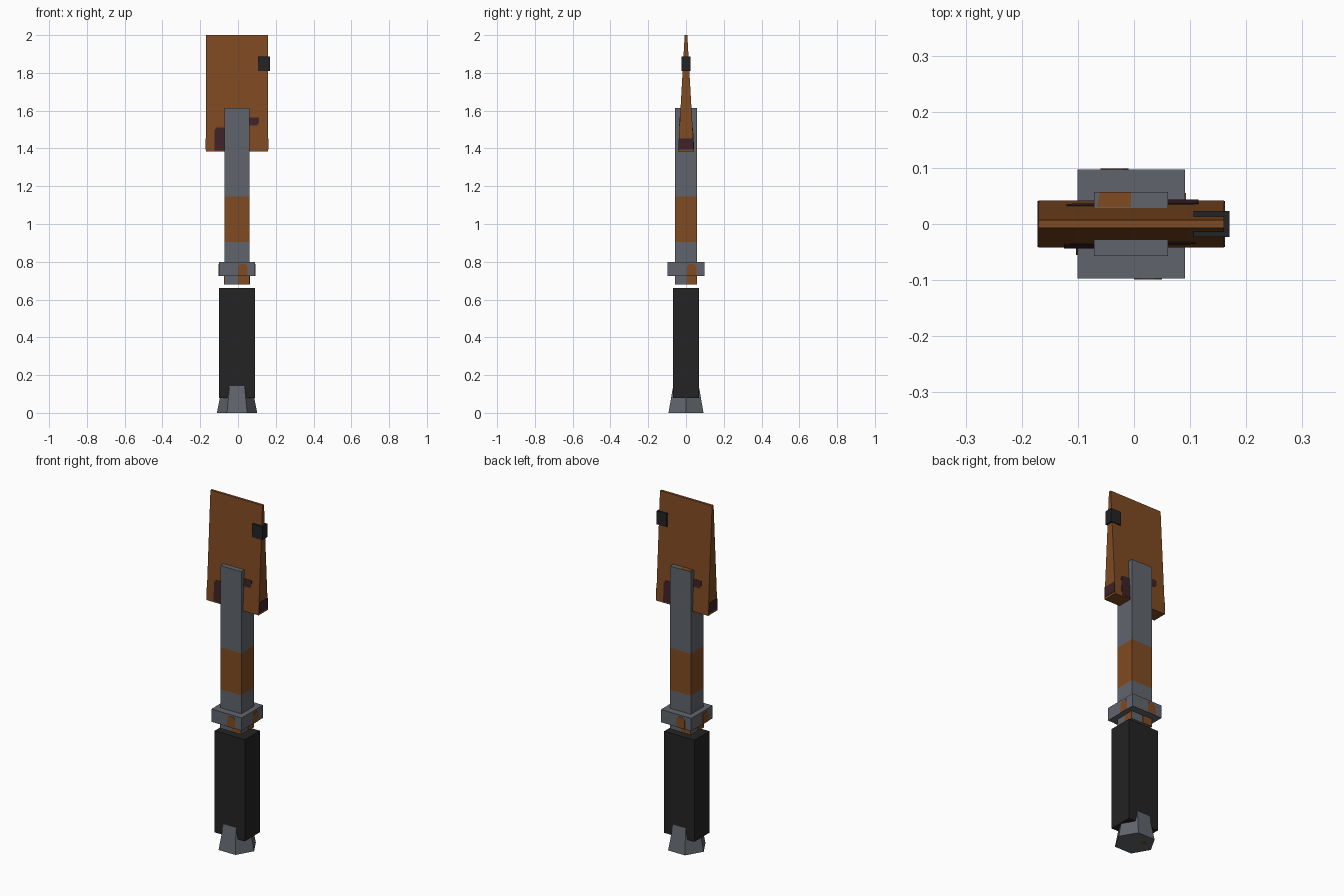
import bpy, bmesh, math
from mathutils import Vector, Matrix

if "Cube" in bpy.data.objects:
    bpy.data.objects.remove(bpy.data.objects["Cube"])

CX = -0.005  # shared axis of the shaft, collar, grip and blade


def material(name, rgb):
    m = bpy.data.materials.new(name)
    m.diffuse_color = (*rgb, 1)
    m.use_nodes = True
    m.node_tree.nodes["Principled BSDF"].inputs["Base Color"].default_value = m.diffuse_color
    return m


RUST = material("rust_brown", (0.213, 0.070, 0.016))
STEEL = material("steel_grey", (0.118, 0.130, 0.150))
BLACK = material("grip_black", (0.017, 0.017, 0.017))
MAROON = material("dark_maroon", (0.046, 0.016, 0.020))


def finish(name, bm, *mats):
    bmesh.ops.recalc_face_normals(bm, faces=bm.faces)
    me = bpy.data.meshes.new(name)
    bm.to_mesh(me)
    bm.free()
    for m in mats:
        me.materials.append(m)
    ob = bpy.data.objects.new(name, me)
    bpy.context.collection.objects.link(ob)
    return ob


def loft(name, rings, *mats):
    """Skin a stack of equal-length point rings and cap both ends."""
    bm = bmesh.new()
    vs = [[bm.verts.new(p) for p in ring] for ring in rings]
    n = len(vs[0])
    for a, b in zip(vs, vs[1:]):
        for i in range(n):
            j = (i + 1) % n
            bm.faces.new((a[i], a[j], b[j], b[i]))
    bm.faces.new(vs[0])
    bm.faces.new(vs[-1])
    return finish(name, bm, *mats)


def rect(hx, hy, z):
    return [(CX + sx * hx, sy * hy, z) for sx, sy in ((-1, -1), (1, -1), (1, 1), (-1, 1))]


def hexagon(r, z):
    return [(CX + r * math.cos(i * math.pi / 3), r * math.sin(i * math.pi / 3), z) for i in range(6)]


def plate(name, points, normal, mat, turn=0.0, thick=0.002):
    """Thin painted patch standing just proud of a face, turned about the shaft axis."""
    rot = Matrix.Rotation(turn, 3, 'Z')
    off = Vector(normal) * thick
    rings = [[rot @ (Vector(p) + off * s) + Vector((CX, 0, 0)) for p in points] for s in (-1, 1)]
    return loft(name, rings, mat)


# Pommel: flared hexagonal foot with a small rust spot below
loft("pommel", [hexagon(0.107, 0), hexagon(0.078, 0.145)], STEEL)
spot = [(-0.035 + 0.015 * math.cos(i * math.pi / 3), 0.03 + 0.015 * math.sin(i * math.pi / 3), 0.001)
        for i in range(6)]
plate("pommel_rust_spot", spot, (0, 0, 1), RUST)

# Grip
loft("grip", [rect(0.096, 0.068, z) for z in (0.08, 0.662)], BLACK)

# Shaft with a rust-coloured band
shaft = loft("shaft", [rect(0.066, 0.057, z) for z in (0.68, 0.905, 1.145, 1.613)], STEEL, RUST)
for f in shaft.data.polygons:
    if 0.91 < f.center.z < 1.14:
        f.material_index = 1
plate("shaft_top_patch", [(-0.062, 0.03, 1.613), (0, 0.03, 1.613), (0, 0.057, 1.613), (-0.055, 0.057, 1.613)],
      (0, 0, 1), RUST)

# Collar
loft("collar", [rect(0.096, 0.097, z) for z in (0.725, 0.798)], STEEL)

# Rust patches on the four sides of the collar and of the shaft end below it
for k in range(4):
    turn = k * math.pi / 2
    side = k % 2
    yc = -0.096 if side else -0.097
    ys = -0.066 if side else -0.057
    w = 0.057 if side else 0.066
    plate(f"collar_patch_{k}", [(0.005, yc, 0.725), (0.055, yc, 0.725), (0.055, yc, 0.775),
                                (0.043, yc, 0.788), (0.015, yc, 0.788), (0.005, yc, 0.775)],
          (0, 1, 0), RUST, turn)
    plate(f"shaft_end_patch_{k}", [(0.005, ys, 0.68), (w, ys, 0.68), (w, ys, 0.726), (0.005, ys, 0.726)],
          (0, 1, 0), RUST, turn)

# Blade: a slab tapering towards its top edge
Z0, Z1 = 1.383, 2.0


def half(z):
    return 0.042 + (0.007 - 0.042) * (z - Z0) / (Z1 - Z0)


loft("blade", [rect(0.165, half(z), z) for z in (Z0, Z1)], RUST)

# Maroon stains, repeated on the opposite side by a half turn
LARGE = [(-0.12, 1.39), (-0.05, 1.39), (-0.05, 1.51), (-0.11, 1.51), (-0.12, 1.495)]
SMALL = [(0.05, 1.535), (0.065, 1.522), (0.105, 1.522), (0.115, 1.535), (0.115, 1.565), (0.05, 1.565)]
for k in range(2):
    turn = k * math.pi
    for label, outline in (("large", LARGE), ("small", SMALL)):
        plate(f"blade_{label}_stain_{k}", [(x, -half(z), z) for x, z in outline], (0, 1, 0), MAROON, turn)
    plate(f"blade_edge_stain_{k}", [(0.165, s * half(z), z) for s, z in
                                    ((-1, 1.395), (1, 1.395), (1, 1.453), (-1, 1.453))],
          (1, 0, 0), MAROON, turn)

# Clip wrapped around the blade edge
clip = loft("blade_clip", [rect(0.032, 0.023, z) for z in (1.81, 1.887)], BLACK)
clip.location.x = 0.138 - CX
